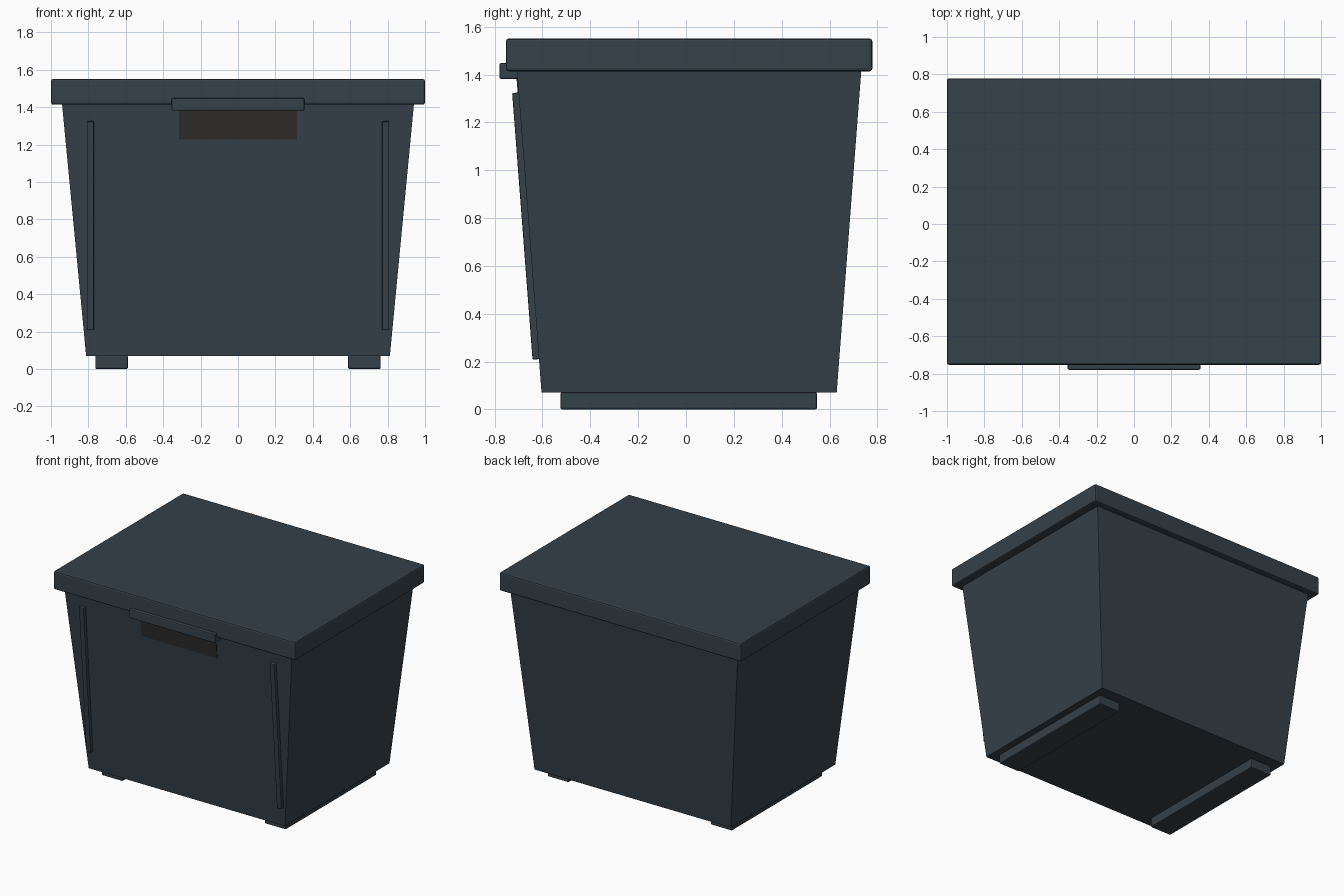
import bpy, bmesh, math
from mathutils import Matrix

if "Cube" in bpy.data.objects:
    bpy.data.objects.remove(bpy.data.objects["Cube"])

def material(name, rgb):
    m = bpy.data.materials.new(name)
    m.diffuse_color = (*rgb, 1.0)
    m.use_nodes = True
    m.node_tree.nodes["Principled BSDF"].inputs["Base Color"].default_value = m.diffuse_color
    return m

SLATE = material("slate_plastic", (0.036, 0.052, 0.067))
DARK = material("dark_recess", (0.027, 0.026, 0.025))

CY = 0.013                       # box centre in y (the latch sticks out in front)
Z0, Z1 = 0.07, 1.43              # tub bottom and top
BOT, TOP = (0.812, 0.617), (0.942, 0.721)
LEAN = math.atan2(TOP[1] - BOT[1], Z1 - Z0)

def front_y(z):
    return CY - BOT[1] - (TOP[1] - BOT[1]) * (z - Z0) / (Z1 - Z0)

def box(name, x, y, z, mat, bevel=0.0, lean=0.0):
    """Box from (min, max) ranges, optionally bevelled and leaned about x."""
    bm = bmesh.new()
    bmesh.ops.create_cube(bm, size=1)
    bmesh.ops.scale(bm, vec=(x[1] - x[0], y[1] - y[0], z[1] - z[0]), verts=bm.verts)
    if bevel:
        bmesh.ops.bevel(bm, geom=bm.edges[:], offset=bevel, segments=2,
                        profile=0.5, affect='EDGES')
    bm.transform(Matrix.Rotation(lean, 4, 'X'))
    me = bpy.data.meshes.new(name)
    bm.to_mesh(me)
    bm.free()
    me.materials.append(mat)
    ob = bpy.data.objects.new(name, me)
    ob.location = [(r[0] + r[1]) / 2 for r in (x, y, z)]
    bpy.context.collection.objects.link(ob)
    return ob

# Tapered tub
tub = box("tub", (-1, 1), (CY - 1, CY + 1), (Z0, Z1), SLATE)
for v in tub.data.vertices:
    half = TOP if v.co.z > 0 else BOT
    v.co.x *= half[0]
    v.co.y *= half[1]

# Lid
box("lid", (-1, 1), (CY - 0.766, CY + 0.766), (1.414, 1.551), SLATE, 0.011)

# Latch lip and the dark handle recess below it
box("latch", (-0.355, 0.355), (-0.78, -0.70), (1.381, 1.449), SLATE, 0.008)
fy = front_y(1.315)
box("handle_recess", (-0.315, 0.315), (fy - 0.004, fy + 0.004), (1.228, 1.402), DARK, lean=LEAN)

# Front ribs and base runners, one per side
fy = front_y(0.767) - 0.011
for side, s in (("left", -1), ("right", 1)):
    rx = sorted((s * 0.77, s * 0.808))
    box("rib_" + side, rx, (fy - 0.016, fy + 0.016), (0.208, 1.326), SLATE, 0.005, LEAN)
    fx = sorted((s * 0.588, s * 0.763))
    box("runner_" + side, fx, (CY - 0.538, CY + 0.535), (0.0, 0.072), SLATE, 0.008)
